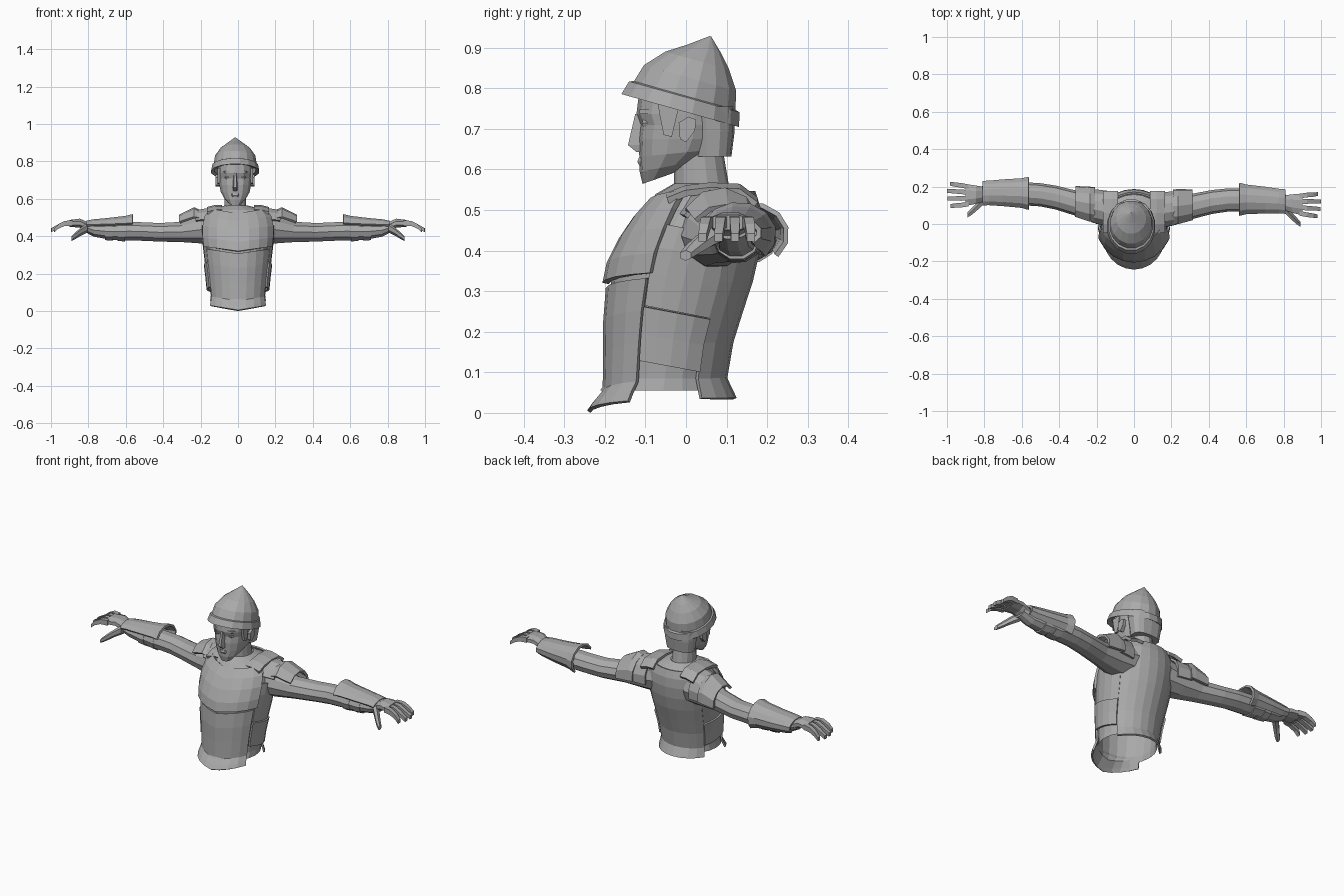
import bpy, bmesh
from math import sin, cos, radians, pi

grey = bpy.data.materials.new("armour grey")
grey.diffuse_color = (0.4, 0.4, 0.4, 1)


def loft(name, rings, closed=True, caps=True, thick=0.0):
    """Skin a list of point rings; optional wall thickness for open shells."""
    bm = bmesh.new()
    vr = [[bm.verts.new(p) for p in r] for r in rings]
    n = len(rings[0])
    for a, b in zip(vr, vr[1:]):
        for i in range(n if closed else n - 1):
            j = (i + 1) % n
            bm.faces.new((a[i], a[j], b[j], b[i]))
    if closed and caps:
        bm.faces.new(vr[0])
        bm.faces.new(vr[-1])
    bmesh.ops.recalc_face_normals(bm, faces=bm.faces)
    me = bpy.data.meshes.new(name)
    bm.to_mesh(me)
    bm.free()
    me.materials.append(grey)
    ob = bpy.data.objects.new(name, me)
    bpy.context.collection.objects.link(ob)
    if thick:
        m = ob.modifiers.new("wall", 'SOLIDIFY')
        m.thickness = thick
        m.offset = 0
    return ob


def angles(a0, a1, n):
    return [radians(a0 + (a1 - a0) * i / n) for i in range(n + 1)]


# ---------- torso: (z, front y, back y, half width) ----------
BODY = [(.03, -.240, .122, .162), (.055, -.222, .108, .156), (.085, -.197, .092, .151),
        (.18, -.195, .108, .160), (.26, -.195, .133, .170), (.33, -.191, .156, .178),
        (.40, -.176, .172, .186), (.46, -.146, .178, .187), (.51, -.112, .175, .176),
        (.55, -.075, .162, .148)]


def section(z):
    for a, b in zip(BODY, BODY[1:]):
        if z <= b[0]:
            break
    t = (z - a[0]) / (b[0] - a[0])
    return [p + (q - p) * t for p, q in zip(a[1:], b[1:])]


def body_ring(z, angs, off=0.0, dip=0.0, slope=0.0):
    f, b, w = section(z)
    cy, ry = (f + b) / 2, (b - f) / 2
    return [((w + off) * cos(a), cy + (ry + off) * sin(a),
             z - dip * (1 - abs(cos(a))) - slope * (cy + ry * sin(a))) for a in angs]


def plate(name, zs, a0, a1, n, off, dip=0.0, slope=0.0, thick=.01):
    ang = angles(a0, a1, n)
    return loft(name, [body_ring(z, ang, off, dip, slope) for z in zs],
                closed=False, thick=thick)


full = angles(0, 360, 20)[:-1]
core = [body_ring(z, full, -.006) for z in (.06, .09, .18, .26, .33, .40, .46, .51, .545)]
core.append([(-.01 + .06 * cos(a), .04 + .07 * sin(a), .57) for a in full])
loft("torso_core", core, caps=False)
plate("belly_plate", (.036, .055, .085, .18, .26, .34), 207, 333, 8, .004, dip=.028)
plate("chest_plate", (.352, .37, .40, .46, .51, .55), 203, 337, 8, .012, dip=.028, thick=.016)
plate("back_plate", (.04, .09, .18, .26, .33, .40, .46, .51, .55), 32, 148, 8, .004)
for s, side in ((1, "right"), (-1, "left")):
    lo, hi = (-24, 32) if s > 0 else (148, 204)
    plate(side + "_rib_plate", (.25, .33, .40, .46), lo, hi, 4, .003, slope=.2)
    plate(side + "_waist_panel", (.112, .18, .247), lo, hi, 4, .009, slope=.2, thick=.012)

# ---------- neck and head ----------
HX = -.015


def oval(z, f, b, w, n=14, tilt=0.0, power=1.0):
    cy, ry = (f + b) / 2, (b - f) / 2
    pts = []
    for i in range(n):
        a = 2 * pi * (i + .5) / n
        c, d = cos(a), sin(a)
        c = abs(c) ** power * (1 if c > 0 else -1)
        d = abs(d) ** power * (1 if d > 0 else -1)
        pts.append((HX + w * c, cy + ry * d, z - tilt * ry * d))
    return pts


loft("neck", [oval(.53, -.05, .115, .075), oval(.57, -.03, .105, .06),
              oval(.67, -.03, .088, .056)])
loft("collar", [oval(.535, -.06, .13, .092), oval(.562, -.04, .118, .075),
                oval(.562, -.03, .105, .062)], caps=False)
# the jaw line rises toward the ears
loft("head", [oval(.582, -.107, -.035, .034, tilt=-.35, power=.85),
              oval(.612, -.114, .022, .060, tilt=-.2, power=.85),
              oval(.645, -.115, .07, .079, tilt=-.1, power=.85),
              oval(.68, -.117, .09, .087, power=.85), oval(.715, -.113, .1, .091, power=.85),
              oval(.742, -.122, .1, .093, power=.85), oval(.80, -.115, .11, .095, power=.85)])
loft("nape_hair", [oval(.637, .02, .112, .078, power=.75), oval(.70, .015, .12, .088, power=.75),
                   oval(.76, .01, .12, .096, power=.75)])


def box_ring(cx, y0, y1, z, w):
    return [(cx - w, y1, z), (cx - w * .5, y0, z), (cx + w * .5, y0, z), (cx + w, y1, z)]


loft("nose", [box_ring(HX, -.125, -.10, .742, .010), box_ring(HX, -.143, -.10, .665, .016),
              box_ring(HX, -.122, -.10, .648, .015)])
loft("lips", [box_ring(HX, -.116, -.10, .634, .028), box_ring(HX, -.120, -.10, .624, .028),
              box_ring(HX, -.115, -.10, .614, .022)])
for s, side in ((1, "right"), (-1, "left")):
    cx = HX + s * .042
    loft(side + "_eye", [box_ring(cx, -.106, -.09, .727, .014),
                         box_ring(cx, -.109, -.09, .719, .018),
                         box_ring(cx, -.106, -.09, .711, .014)])
    loft(side + "_brow", [box_ring(cx, -.115, -.09, .753, .03),
                          box_ring(cx, -.115, -.09, .742, .03)])
    # ear and sideburn outlines, extruded sideways
    for nm, prof, x0, x1 in (
            ("ear", [(-.018, .72), (.005, .735), (.025, .728), (.022, .70), (.0, .672),
                     (-.015, .68)], .075, .104),
            ("sideburn", [(-.07, .77), (-.065, .74), (-.055, .69), (-.035, .685), (-.015, .77)],
             .07, .095)):
        loft(side + "_" + nm, [[(HX + s * x, y, z) for y, z in prof] for x in (x0, x1)])

# ---------- pointed helmet with tilted rim ----------
T = .28
loft("helmet_dome", [oval(.785, -.132, .124, .117, 16, T), oval(.83, -.106, .126, .110, 16, T),
                     oval(.873, -.053, .108, .080, 16, T), oval(.902, .005, .088, .043, 16, T),
                     oval(.933, .058, .062, .002, 16, T)])
loft("helmet_rim", [oval(.750, -.162, .134, .131, 16, T), oval(.784, -.143, .134, .124, 16, T),
                    oval(.788, -.13, .122, .114, 16, T), oval(.756, -.13, .115, .112, 16, T),
                    oval(.750, -.162, .134, .131, 16, T)], caps=False)


# ---------- arms ----------
def limb(name, s, rows, a0=0, a1=360, n=10, thick=0.0, turn=0):
    """Rows (x, y, z, half depth, half height) skinned outward along the arm."""
    closed = a1 - a0 == 360
    ang = angles(a0 + turn, a1 + turn, n)
    ang = ang[:-1] if closed else ang
    rings = [[(s * x, cy - .028 * s * x + ry * cos(a), cz + rz * sin(a)) for a in ang]
             for x, cy, cz, ry, rz in rows]
    return loft(name, rings, closed, True, thick)


ARM = [(.10, .07, .455, .095, .095), (.20, .08, .44, .085, .077), (.30, .10, .428, .068, .057),
       (.42, .13, .426, .064, .052), (.50, .142, .43, .062, .052), (.58, .145, .432, .062, .052),
       (.68, .145, .43, .055, .046), (.77, .14, .437, .044, .036), (.83, .135, .458, .042, .026)]
for s, side in ((1, "right"), (-1, "left")):
    limb(side + "_arm", s, ARM)
    limb(side + "_bracer", s, [(.562, .145, .445, .088, .074), (.60, .146, .447, .078, .062),
                               (.70, .145, .447, .070, .050), (.775, .142, .448, .064, .042),
                               (.81, .14, .45, .064, .032)], -45, 158, 7, .012)
    for i, (x, r) in enumerate(((.605, .056), (.67, .052))):
        limb(side + "_bracer_strap_%d" % (i + 1), s,
             [(x, .145, .43, r + .006, r), (x + .04, .145, .431, r + .003, r - .003)])
    # shoulder guard, its inner lame and the strap over the shoulder
    limb(side + "_shoulder_guard", s, [(.21, .09, .45, .096, .092), (.235, .092, .45, .096, .104),
                                       (.312, .105, .438, .084, .076)], -12, 148, 5, .014)
    limb(side + "_shoulder_lame", s, [(.14, .075, .45, .095, .104), (.225, .088, .45, .09, .09)],
         -15, 155, 6, .012)
    path = [(-.045, .54), (.0, .558), (.06, .565), (.13, .562), (.172, .53)]
    loft(side + "_shoulder_strap",
         [[(s * x, y, z - (.012 if x > .13 else 0)) for x in (.085, .12, .165)] for y, z in path],
         closed=False, thick=.016)
    # hand
    limb(side + "_palm", s, [(.80, .137, .452, .042, .028), (.845, .133, .475, .053, .026),
                             (.90, .13, .474, .063, .020)], n=8, turn=22.5)
    for i, (y, tip) in enumerate(((.082, .982), (.113, .998), (.144, 1.0), (.174, .985))):
        fan = (y - .128) * .15
        limb("%s_finger_%d" % (side, i + 1), s,
             [(.885, y, .475, .018, .020), (.925, y + fan, .474, .0175, .019),
              (.96, y + fan * 1.5, .458, .0165, .017), (tip, y + fan * 2, .437, .014, .014)],
             n=4, turn=45)
    limb(side + "_thumb", s, [(.805, .105, .45, .028, .026), (.84, .07, .43, .025, .022),
                              (.868, .042, .409, .021, .018), (.89, .024, .393, .016, .013)],
         n=6, turn=30)
# settle the whole figure on the ground
bpy.context.view_layer.update()
low = min((o.matrix_world @ v.co).z for o in bpy.data.objects for v in o.data.vertices)
for o in bpy.data.objects:
    o.location.z -= low - .003
